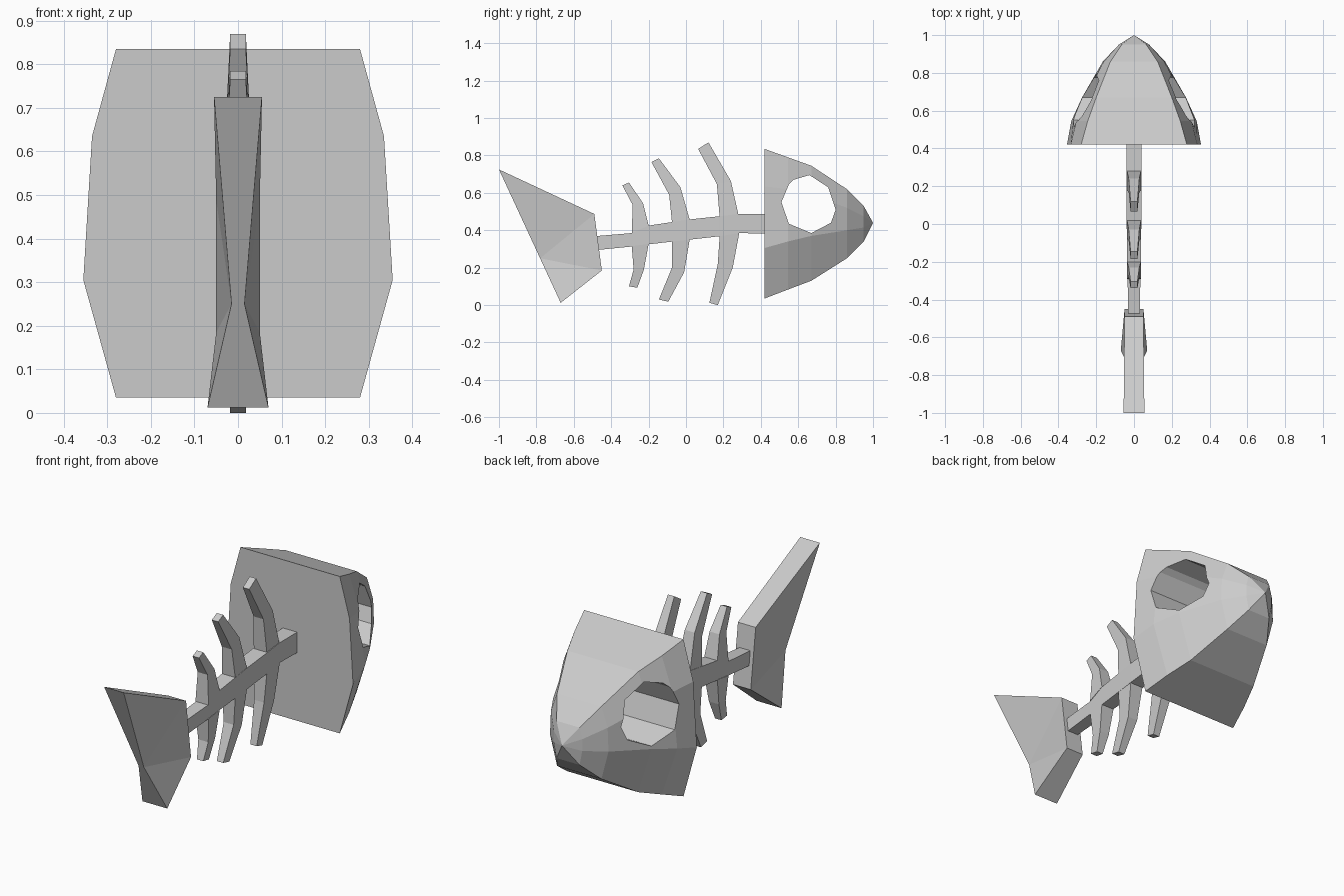
import bpy, bmesh

if "Cube" in bpy.data.objects:
    bpy.data.objects.remove(bpy.data.objects["Cube"])


def make(name, verts, faces):
    me = bpy.data.meshes.new(name)
    me.from_pydata(verts, [], faces)
    bm = bmesh.new()
    bm.from_mesh(me)
    bmesh.ops.recalc_face_normals(bm, faces=bm.faces)
    bm.to_mesh(me)
    bm.free()
    ob = bpy.data.objects.new(name, me)
    bpy.context.collection.objects.link(ob)
    return ob


def loft(name, rings, tip=None):
    """Skin equal-sized rings, capping the ends or closing to a tip."""
    n = len(rings[0])
    verts = [v for r in rings for v in r]
    faces = [list(range(n))]
    last = (len(rings) - 1) * n
    for k in range(0, last, n):
        faces += [[k + i, k + (i + 1) % n, k + n + (i + 1) % n, k + n + i] for i in range(n)]
    if tip:
        verts.append(tip)
        faces += [[last + i, last + (i + 1) % n, last + n] for i in range(n)]
    else:
        faces.append(list(range(last, last + n)))
    return make(name, verts, faces)


def bone(name, rows):
    """Rectangular bar through rows of (y1, z1, y2, z2, half width)."""
    return loft(name, [[(-w, a, b), (w, a, b), (w, c, d), (-w, c, d)]
                       for a, b, c, d, w in rows])


# Head: y, then half width and height of top, upper cheek, lower cheek, bottom
sections = [
    (0.42, (0.28, 0.835), (0.335, 0.635), (0.355, 0.305), (0.28, 0.035)),
    (0.545, (0.245, 0.79), (0.305, 0.62), (0.332, 0.34), (0.245, 0.083)),
    (0.67, (0.20, 0.745), (0.26, 0.59), (0.275, 0.37), (0.20, 0.13)),
    (0.86, (0.125, 0.62), (0.16, 0.52), (0.165, 0.40), (0.125, 0.25)),
    (0.95, (0.065, 0.53), (0.08, 0.475), (0.08, 0.415), (0.065, 0.34)),
]
rings = [[(w, y, z) for w, z in p] + [(-w, y, z) for w, z in reversed(p)]
         for y, *p in sections]
head = loft("head", rings, (0, 1.0, 0.44))

# Eye hole straight through the head
eye = [(0.55, 0.645), (0.575, 0.67), (0.66, 0.695), (0.76, 0.63), (0.80, 0.51),
       (0.775, 0.44), (0.67, 0.385), (0.55, 0.435), (0.51, 0.55)]
cutter = loft("eye_cutter", [[(x, y, z) for y, z in eye] for x in (-0.6, 0.6)])
cutter.hide_render = True
mod = head.modifiers.new("eye", 'BOOLEAN')
mod.operation = 'DIFFERENCE'
mod.solver = 'EXACT'
mod.object = cutter
bpy.context.view_layer.objects.active = head
head.select_set(True)
bpy.ops.object.modifier_apply(modifier=mod.name)
bpy.data.objects.remove(cutter)

# Spine: y, top, bottom, half width
spine = [(0.44, 0.487, 0.382, 0.04), (0.28, 0.487, 0.385, 0.04), (0.18, 0.475, 0.368, 0.04),
         (0.02, 0.458, 0.35, 0.039), (-0.2, 0.425, 0.325, 0.036),
         (-0.29, 0.385, 0.313, 0.034), (-0.49, 0.368, 0.293, 0.03)]
bone("spine", [(y, t, y, b, w) for y, t, b, w in spine])

# Ribs: base, bend and tip
ribs = {
    "front_upper_rib": [(0.18, 0.47, 0.28, 0.485), (0.165, 0.647, 0.24, 0.663), (0.065, 0.835, 0.12, 0.87)],
    "front_lower_rib": [(0.18, 0.37, 0.285, 0.387), (0.17, 0.22, 0.25, 0.20), (0.125, 0.012, 0.17, 0.0)],
    "middle_upper_rib": [(-0.075, 0.443, 0.02, 0.456), (-0.09, 0.59, -0.03, 0.63), (-0.185, 0.765, -0.145, 0.785)],
    "middle_lower_rib": [(-0.075, 0.34, 0.02, 0.352), (-0.075, 0.20, -0.01, 0.175), (-0.145, 0.03, -0.095, 0.018)],
    "rear_upper_rib": [(-0.29, 0.385, -0.2, 0.425), (-0.285, 0.535, -0.23, 0.545), (-0.34, 0.64, -0.305, 0.655)],
    "rear_lower_rib": [(-0.29, 0.315, -0.2, 0.327), (-0.28, 0.19, -0.225, 0.19), (-0.305, 0.10, -0.26, 0.093)],
}
for name, rows in ribs.items():
    bone(name, [(*r, w) for r, w in zip(rows, (0.037, 0.028, 0.018))])

# Tail fin: half width, y, z around the outline, pinched mid trailing edge
fin = [(0.055, -1.0, 0.725), (0.05, -0.49, 0.487), (0.05, -0.45, 0.185),
       (0.07, -0.67, 0.012), (0.015, -0.78, 0.25)]
verts = fin + [(-x, y, z) for x, y, z in fin]
faces = [[i, (i + 1) % 5, (i + 1) % 5 + 5, i + 5] for i in range(5)]
for s in (0, 5):
    faces += [[s + i for i in tri] for tri in ((0, 1, 4), (1, 2, 4), (2, 3, 4))]
make("tail_fin", verts, faces)
